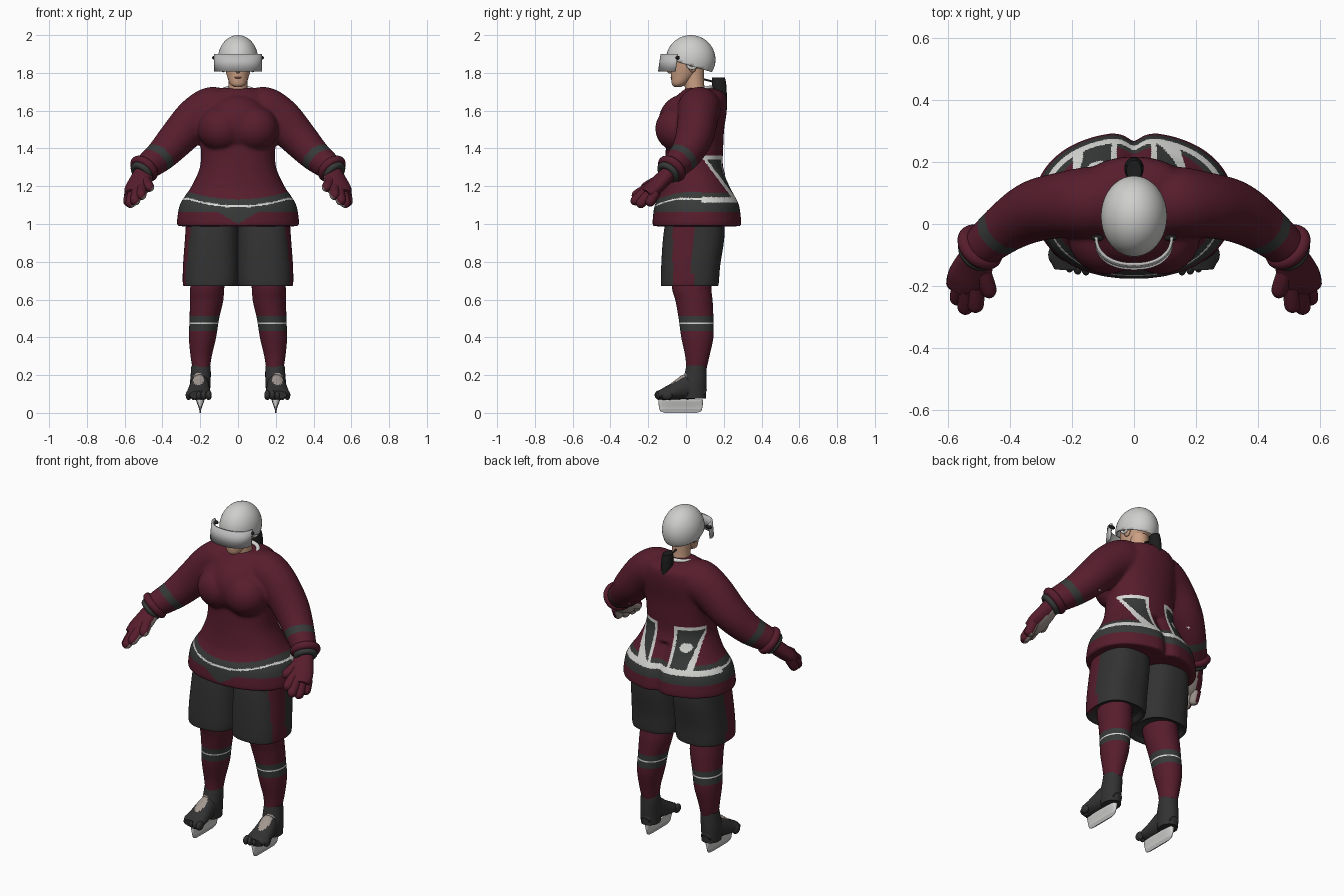
import bpy, bmesh, math
from mathutils import Vector

cube = bpy.data.objects.get("Cube")
if cube:
    bpy.data.objects.remove(cube)

COLOURS = {
    "burgundy": (0.095, 0.012, 0.026), "charcoal": (0.032, 0.032, 0.032),
    "slate": (0.038, 0.042, 0.041), "white": (0.68, 0.68, 0.66),
    "shell grey": (0.62, 0.62, 0.61), "visor grey": (0.5, 0.5, 0.5),
    "palm grey": (0.36, 0.31, 0.28), "skin": (0.6, 0.35, 0.23),
    "black": (0.012, 0.012, 0.012), "lip": (0.36, 0.13, 0.1)}
MATS = {}
for label, rgb in COLOURS.items():
    m = bpy.data.materials.new(label)
    m.use_nodes = True
    m.diffuse_color = (*rgb, 1)
    m.node_tree.nodes["Principled BSDF"].inputs["Base Color"].default_value = (*rgb, 1)
    MATS[label] = m


def paint(obj, rule):
    """Colour by name, or face by face with rule(centre, normal)."""
    me = obj.data
    me.materials.clear()
    used = []
    for p in me.polygons:
        c = rule if isinstance(rule, str) else rule(p.center, p.normal)
        if c not in used:
            used.append(c)
            me.materials.append(MATS[c])
        p.material_index = used.index(c)
        p.use_smooth = True
    me.set_sharp_from_angle(angle=math.radians(50))
    return obj


def finish(name, bm, rule):
    bmesh.ops.recalc_face_normals(bm, faces=bm.faces)
    me = bpy.data.meshes.new(name)
    bm.to_mesh(me)
    bm.free()
    obj = bpy.data.objects.new(name, me)
    bpy.context.collection.objects.link(obj)
    return paint(obj, rule)


def spline(keys, steps):
    """Smooth curve through the keys."""
    out = []
    for i in range(len(keys) - 1):
        a, b, c, d = (keys[max(0, min(len(keys) - 1, i + k))] for k in (-1, 0, 1, 2))
        for j in range(steps):
            t = j / steps
            out.append([q + 0.5 * t * (r - p + t * (2*p - 5*q + 4*r - s + t * (3*(q - r) + s - p)))
                        for p, q, r, s in zip(a, b, c, d)])
    return out + [list(keys[-1])]


def loft(name, keys, rule, side=1, flat=True, seg=40, steps=8, power=1.0):
    """Skin over keys (x, y, z, half width, half depth); flat keeps rings level."""
    rows = spline(keys, steps)
    bm = bmesh.new()
    rings = []
    for i, (x, y, z, a, b) in enumerate(rows):
        u, v = Vector((1, 0, 0)), Vector((0, 1, 0))
        if not flat:
            t = Vector(rows[min(i + 1, len(rows) - 1)][:3]) - Vector(rows[max(i - 1, 0)][:3])
            u = t.cross(Vector((0, 0, 1))).normalized()
            v = u.cross(t).normalized()
        ring = []
        for k in range(seg):
            ang = math.tau * k / seg
            cs, sn = math.cos(ang), math.sin(ang)
            p = (Vector((x, y, z)) + u * max(a, 0.001) * math.copysign(abs(cs) ** power, cs)
                 + v * max(b, 0.001) * math.copysign(abs(sn) ** power, sn))
            ring.append(bm.verts.new((p.x * side, p.y, p.z)))
        rings.append(ring)
    for r, s in zip(rings, rings[1:]):
        for k in range(seg):
            n = (k + 1) % seg
            bm.faces.new((r[k], r[n], s[n], s[k]))
    bm.faces.new(rings[0])
    bm.faces.new(rings[-1])
    return finish(name, bm, rule)


def ball(name, centre, radii, rule, cut=None):
    bm = bmesh.new()
    bmesh.ops.create_uvsphere(bm, u_segments=40, v_segments=24, radius=1)
    for v in bm.verts:
        v.co = Vector(centre) + Vector([p * q for p, q in zip(v.co, radii)])
    if cut:
        bmesh.ops.bisect_plane(bm, geom=bm.verts[:] + bm.edges[:] + bm.faces[:],
                               plane_co=cut[0], plane_no=cut[1], clear_inner=True)
    return finish(name, bm, rule)


def ring(name, centre, major, minor, axis, rule):
    bpy.ops.mesh.primitive_torus_add(major_radius=major, minor_radius=minor,
                                     major_segments=40, minor_segments=14)
    obj = bpy.context.object
    obj.name = name
    obj.data.transform(Vector(axis).to_track_quat('Z', 'Y').to_matrix().to_4x4())
    obj.location = centre
    return paint(obj, rule)


def bake(obj):
    """Apply the modifiers."""
    bpy.context.view_layer.update()
    me = bpy.data.meshes.new_from_object(obj.evaluated_get(bpy.context.evaluated_depsgraph_get()))
    obj.modifiers.clear()
    obj.data = me


# Jersey: body, bust and sleeves fused into one skin
FOREARM = Vector((0.545, -0.545, -0.636))
BAND = Vector((0.432, -0.018, 1.348))


def jersey_colour(c, n):
    ax, y, z = abs(c.x), c.y, c.z
    if ax > 0.32 and z > 1.2:
        d = (Vector((ax, y, z)) - BAND).dot(FOREARM)
        return "slate" if abs(d) < 0.021 else "burgundy"
    back = y > 0.08
    stripe = 1.128 if back else 1.093 + 0.04 * min(1, ax / 0.26) ** 2
    if abs(z - stripe) < (0.015 if back else 0.005):
        return "white"
    # outlined panels on the lower back, with a pale spot on one side
    edge = y - (0.1 if c.x > 0 else 0.075) - (1.33 - z) * 0.75
    if back and stripe < z < 1.36 and ax > 0.055 and edge > 0:
        spot = ((c.x + .13) / .032) ** 2 + ((z - 1.25) / .024) ** 2 < 1
        return "white" if spot or edge < 0.02 or z > 1.343 or ax < 0.072 else "slate"
    hem = 1.0 + 0.6 * ax if not back else 1.065
    return "slate" if min(hem, 1.065) < z < stripe + 0.037 else "burgundy"


body = loft("jersey", [
    (0, .06, .988, .325, .238), (0, .06, 1.03, .322, .236), (0, .06, 1.1, .309, .226),
    (0, .06, 1.15, .28, .202), (0, .055, 1.2, .246, .181), (0, .042, 1.3, .202, .155),
    (0, .045, 1.4, .197, .152), (0, .05, 1.5, .205, .152), (0, .063, 1.6, .205, .153),
    (0, .084, 1.68, .165, .128), (0, .078, 1.712, .11, .088), (0, .065, 1.72, .07, .06)],
    "burgundy", seg=64, power=0.92)
for v in body.data.vertices:
    if v.co.y > 0.06 and v.co.z < 1.25:
        v.co.y -= 0.032 * math.exp(-(v.co.x / 0.03) ** 2)
pieces = [body, ball("chest", (0, -.015, 1.53), (.165, .133, .155), "burgundy")]
for s in (1, -1):
    pieces.append(ball("bust", (s * .088, -.04, 1.505), (.125, .123, .122), "burgundy"))
    pieces.append(loft("sleeve", [
        (.08, .075, 1.61, .1, .1), (.14, .07, 1.61, .115, .116), (.225, .062, 1.555, .107, .113),
        (.32, .042, 1.455, .1, .1), (.405, -.005, 1.365, .084, .085),
        (.487, -.07, 1.3, .068, .07), (.51, -.088, 1.282, .06, .06)],
        "burgundy", side=s, flat=False))
bpy.ops.object.select_all(action='DESELECT')
for o in pieces:
    o.select_set(True)
bpy.context.view_layer.objects.active = body
bpy.ops.object.join()
mod = body.modifiers.new("fuse", 'REMESH')
mod.mode = 'VOXEL'
mod.voxel_size = 0.0065
body.modifiers.new("soften", 'SMOOTH').iterations = 30
bake(body)
paint(body, jersey_colour)
ring("collar", (0, .058, 1.706), .076, .012, (0, -.22, 1), "white")

# Head, neck and hair
loft("neck", [(0, .055, 1.66, .055, .055), (0, .045, 1.73, .05, .052), (0, .04, 1.82, .052, .055)], "skin")
loft("face", [(0, -.045, 1.725, .018, .018), (0, -.035, 1.742, .042, .04), (0, -.01, 1.79, .06, .07),
              (0, .01, 1.85, .074, .093), (0, .02, 1.9, .08, .1)], "skin")
ball("nose", (0, -.086, 1.815), (.011, .016, .018), "skin")
ball("mouth", (0, -.074, 1.775), (.02, .008, .005), "lip")
loft("ponytail", [(0, .172, 1.775, .024, .034), (0, .175, 1.74, .03, .038), (0, .182, 1.68, .03, .034),
                  (0, .195, 1.62, .018, .018), (0, .197, 1.57, .004, .004)], "black")
loft("hair_tie", [(0, .08, 1.77, .006, .006), (0, .13, 1.757, .005, .005), (0, .17, 1.75, .007, .007)],
     "black", flat=False)

# Helmet, visor and fittings
helmet = ball("helmet", (0, .025, 1.87), (.107, .131, .13), "shell grey",
              cut=((0, 0, 1.845), (0, .3, 1)))
helmet.modifiers.new("wall", 'SOLIDIFY').thickness = 0.01
bm = bmesh.new()
rows = []
for z, y0 in ((1.808, -.055), (1.9, -.042)):
    rows.append([bm.verts.new((.127 * math.copysign(abs(math.cos(t)) ** .9, math.cos(t)),
                               y0 - .093 * math.sin(t) ** .9, z))
                 for t in [math.pi * min(k / 32, 1 - 1e-9) for k in range(33)]])
for k in range(32):
    bm.faces.new((rows[0][k], rows[0][k + 1], rows[1][k + 1], rows[1][k]))
visor = finish("visor", bm, "visor grey")
visor.modifiers.new("wall", 'SOLIDIFY').thickness = 0.01

for s, side in ((1, "left"), (-1, "right")):
    def P(*p):
        return (p[0] * s, *p[1:])
    # Head fittings
    ball(side + "_visor_knob", P(.118, -.045, 1.88), (.02, .011, .011), "black")
    ball(side + "_ear", P(.078, .035, 1.835), (.014, .022, .032), "skin")
    ring(side + "_ear_guard", P(.092, .032, 1.848), .024, .008, (1, 0, 0), "shell grey")

    # Glove
    ring(side + "_glove_cuff", P(.497, -.075, 1.293), .06, .023, P(*FOREARM), "burgundy")
    ring(side + "_cuff_trim", P(.51, -.094, 1.274), .048, .018, P(*FOREARM), "slate")
    inner = Vector(P(-.72, .1, -.6)).normalized()

    def glove(c, n, inner=inner):
        return "palm grey" if n.dot(inner) > 0.5 else "burgundy"
    loft(side + "_hand", [(.503, -.088, 1.272, .048, .042), (.516, -.13, 1.23, .062, .042),
                          (.536, -.178, 1.185, .068, .04), (.551, -.212, 1.157, .055, .032)],
         glove, side=s, flat=False)
    for i, (base, tip) in enumerate([((.51, -.2, 1.19), (.512, -.28, 1.142)),
                                     ((.535, -.21, 1.175), (.547, -.284, 1.11)),
                                     ((.556, -.19, 1.165), (.573, -.252, 1.094)),
                                     ((.572, -.16, 1.17), (.583, -.2, 1.1)),
                                     ((.495, -.14, 1.235), (.463, -.232, 1.185))]):
        b, t = Vector(base), Vector(tip)
        loft(side + ("_thumb" if i == 4 else "_finger_%d" % (i + 1)),
             [(*b, .028, .028), (*b.lerp(t, .5), .028, .028), (*b.lerp(t, .85), .025, .025),
              (*t, .014, .014), (*t.lerp(b, -.06), .002, .002)], glove, side=s, flat=False, seg=16, steps=4)

    # Shorts leg with side stripe
    loft(side + "_shorts_leg", [
        (.148, .02, .688, .115, .125), (.146, .02, .672, .136, .145), (.144, .02, .685, .148, .153),
        (.142, .025, .78, .149, .156), (.138, .04, .92, .143, .162), (.135, .05, 1.04, .138, .155)],
        lambda c, n, s=s: "burgundy" if c.x * s > .2 and -.07 < c.y < .034 else "charcoal",
        side=s, seg=72, power=0.78)

    # Sock with a banded shin
    def sock(c, n):
        if abs(c.z - .477) < .0042:
            return "white"
        return "slate" if .435 < c.z < .512 else "burgundy"
    loft(side + "_sock", [
        (.155, .03, .74, .09, .105), (.163, .03, .66, .09, .104), (.167, .043, .59, .088, .098),
        (.178, .053, .5, .078, .092), (.188, .06, .4, .072, .085), (.195, .06, .3, .056, .064),
        (.195, .055, .235, .046, .054)], sock, side=s, steps=24)

    # Boot with an instep patch and toe bumps
    def boot(c, n, s=s):
        patch = ((c.x * s - .21) / .028) ** 2 + ((c.z - .178) / .032) ** 2 < 1 and n.y < -.1
        return "palm grey" if patch else "charcoal"
    loft(side + "_boot_ankle", [(.197, .055, .25, .05, .053), (.197, .051, .21, .053, .058),
                                (.2, .043, .15, .054, .066), (.2, .045, .075, .05, .06)],
         boot, side=s, steps=14)
    loft(side + "_boot_foot", [(.2, .1, .1, .03, .024), (.2, .06, .12, .046, .05),
                               (.202, .01, .137, .05, .067), (.205, -.025, .128, .055, .058),
                               (.207, -.07, .112, .061, .044), (.208, -.11, .101, .064, .034),
                               (.208, -.145, .095, .05, .022)],
         boot, side=s, flat=False, steps=12)
    for i in range(5):
        ball(side + "_toe_%d" % (i + 1), P(.155 + i * .0265, -.138 + .0024 * i * i, .094),
             (.016, .028, .026), "charcoal")

    # Skate blade
    loft(side + "_blade", [(.2, -.028, .07, .022, .118), (.2, -.028, .06, .02, .118),
                           (.2, -.028, .03, .009, .115), (.2, -.028, .01, .004, .108),
                           (.2, -.028, 0, .003, .085)],
         lambda c, n: "white" if c.z > .022 else "visor grey", side=s, power=.6)
